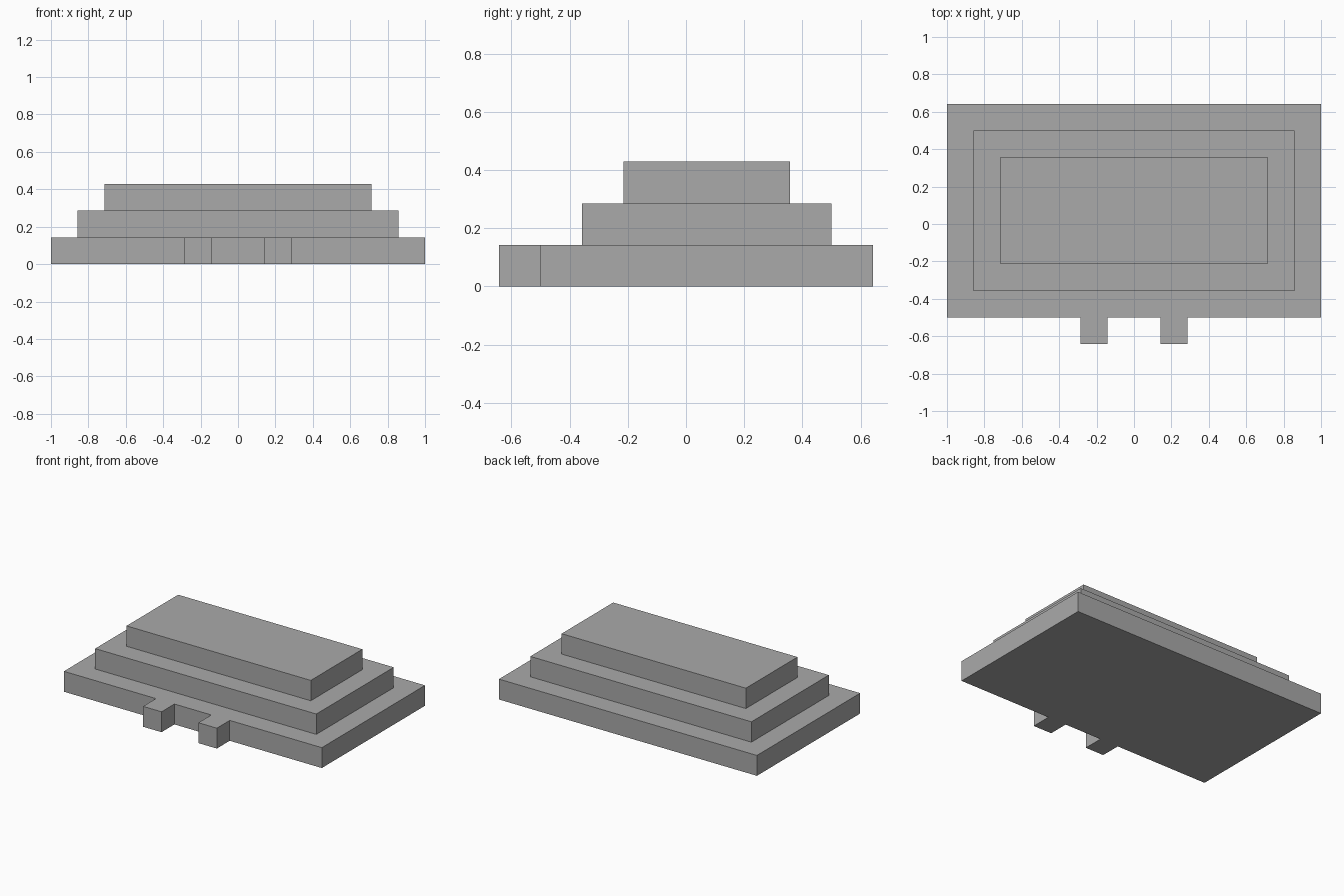
import bpy
import bmesh

cube = bpy.data.objects.get("Cube")
if cube:
    bpy.data.objects.remove(cube, do_unlink=True)

U = 1 / 7          # module: step height, step depth and tab width
Y_MID = U / 2      # centre of the tiers, behind the front tabs

grey = bpy.data.materials.new("plain grey")
grey.use_nodes = True
colour = (0.4, 0.4, 0.4, 1)
grey.diffuse_color = colour
grey.node_tree.nodes["Principled BSDF"].inputs["Base Color"].default_value = colour


def slab(name, outline, level):
    """Extrude a counter-clockwise outline, in modules, up by one step."""
    bm = bmesh.new()
    verts = [bm.verts.new((x * U, y * U + Y_MID, level * U)) for x, y in outline]
    face = bm.faces.new(verts)
    top = bmesh.ops.extrude_face_region(bm, geom=[face])["geom"]
    moved = [v for v in top if isinstance(v, bmesh.types.BMVert)]
    bmesh.ops.translate(bm, vec=(0, 0, U), verts=moved)
    bmesh.ops.recalc_face_normals(bm, faces=bm.faces)
    mesh = bpy.data.meshes.new(name)
    bm.to_mesh(mesh)
    bm.free()
    mesh.materials.append(grey)
    obj = bpy.data.objects.new(name, mesh)
    bpy.context.collection.objects.link(obj)
    return obj


def rectangle(hx, hy):
    return [(-hx, -hy), (hx, -hy), (hx, hy), (-hx, hy)]


# Bottom tier with two square tabs on its front edge
half = [(1, -4), (1, -5), (2, -5), (2, -4), (7, -4), (7, 4)]
slab("base_tier", half + [(-x, y) for x, y in reversed(half)], 0)

# Two stepped tiers above
slab("middle_tier", rectangle(6, 3), 1)
slab("top_tier", rectangle(5, 2), 2)
